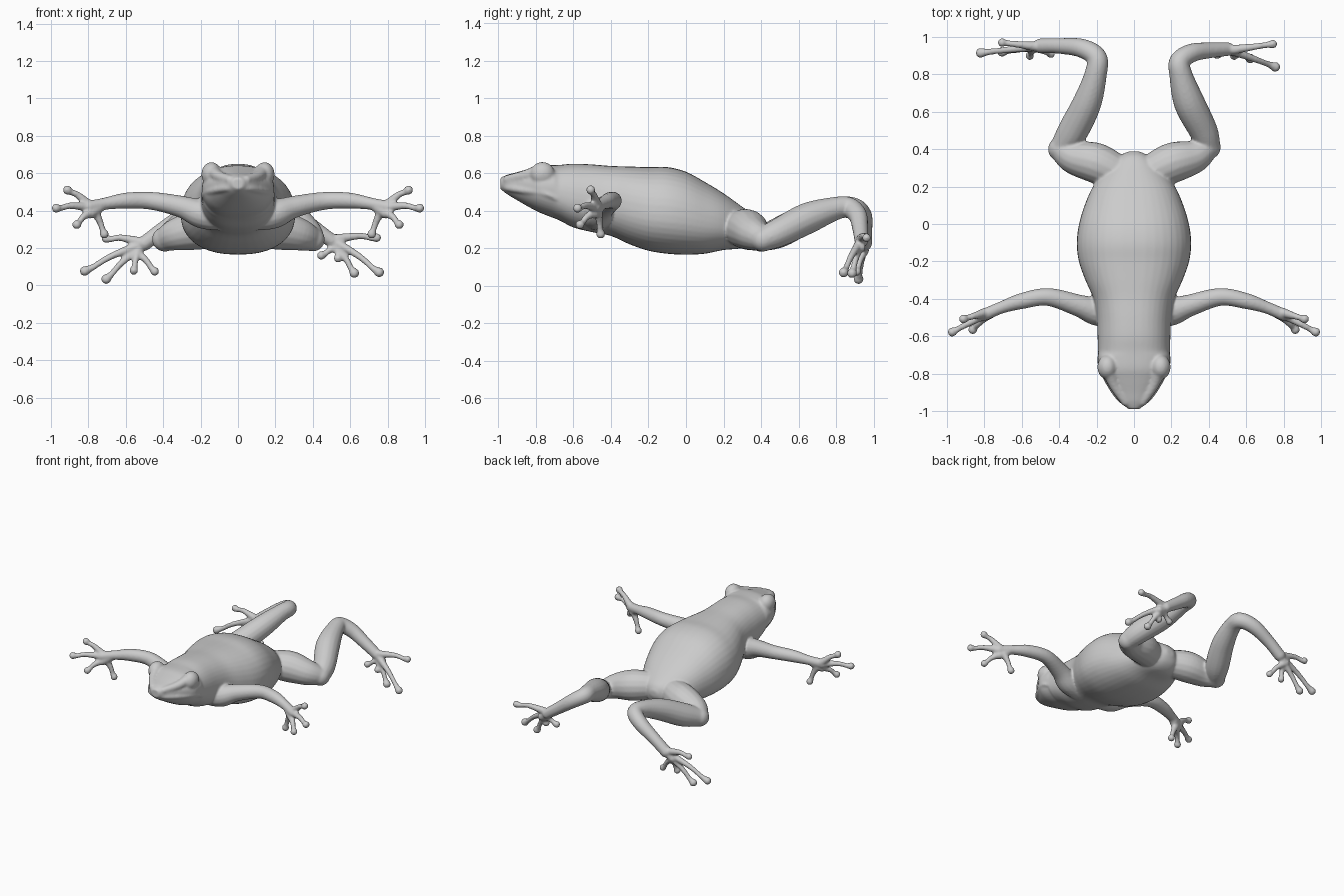
import bpy, bmesh, math
from mathutils import Vector, Matrix

bm = bmesh.new()


def spline(pts, steps):
    """Catmull-Rom samples through points of any dimension."""
    p = [Vector(q) for q in pts]
    p = [p[0] * 2 - p[1]] + p + [p[-1] * 2 - p[-2]]
    out = []
    for i in range(1, len(p) - 2):
        a, b, c, d = p[i - 1:i + 3]
        for k in range(steps):
            t = k / steps
            out.append(0.5 * (2 * b + (c - a) * t + (2 * a - 5 * b + 4 * c - d) * t * t
                              + (3 * b - a - 3 * c + d) * t ** 3))
    return out + [p[-2]]


def loft(rings):
    """Skin a list of rings and cap both ends."""
    vs = [[bm.verts.new(c) for c in r] for r in rings]
    n = len(vs[0])
    for a, b in zip(vs, vs[1:]):
        for i in range(n):
            bm.faces.new((a[i], a[(i + 1) % n], b[(i + 1) % n], b[i]))
    bm.faces.new(vs[0][::-1])
    bm.faces.new(vs[-1])


def ball(c, r, scale=(1, 1, 1)):
    m = Matrix.Translation(c) @ Matrix.Diagonal((*scale, 1))
    bmesh.ops.create_icosphere(bm, subdivisions=3, radius=r, matrix=m)


def tube(pts, steps=6, n=16):
    """Round limb through (x, y, z, radius) points with rounded ends."""
    s = spline(pts, steps)
    c = [q.to_3d() for q in s]
    rings, side, prev = [], None, None
    for i, q in enumerate(c):
        t = (c[min(i + 1, len(c) - 1)] - c[max(i - 1, 0)]).normalized()
        side = t.orthogonal().normalized() if side is None else prev.rotation_difference(t) @ side
        up, prev = t.cross(side), t
        rings.append([q + s[i][3] * (side * math.cos(2 * math.pi * k / n) + up * math.sin(2 * math.pi * k / n))
                      for k in range(n)])
    loft(rings)
    ball(c[0], s[0][3])
    ball(c[-1], s[-1][3])


def digit(base, tip, pad, bend=0.015):
    """Slim finger or toe with a round pad."""
    b, t = Vector(base), Vector(tip)
    mid = b.lerp(t, 0.55) + Vector((0, 0, bend))
    tube([(*b, 0.026), (*mid, 0.018), (*b.lerp(t, 0.85), 0.017), (*t, pad)])


# Head and trunk: (y, half width, bottom z, top z)
trunk = [(-0.99, 0.03, 0.515, 0.575), (-0.95, 0.075, 0.485, 0.592), (-0.9, 0.112, 0.455, 0.605),
         (-0.83, 0.16, 0.415, 0.625), (-0.77, 0.19, 0.385, 0.64), (-0.68, 0.192, 0.35, 0.643),
         (-0.6, 0.195, 0.31, 0.65), (-0.5, 0.2, 0.285, 0.646), (-0.4, 0.217, 0.265, 0.638),
         (-0.3, 0.26, 0.22, 0.635), (-0.2, 0.295, 0.186, 0.632), (-0.1, 0.306, 0.17, 0.632),
         (0, 0.294, 0.165, 0.607), (0.1, 0.264, 0.17, 0.553), (0.2, 0.22, 0.19, 0.492),
         (0.3, 0.15, 0.2, 0.42), (0.36, 0.085, 0.235, 0.378), (0.388, 0.03, 0.29, 0.335)]
rings = []
for y, w, lo, hi in spline([(*q,) for q in trunk], 4):
    mid = lo + (hi - lo) * (0.55 if y < -0.7 else 0.45)
    ring = []
    for k in range(40):
        a = 2 * math.pi * k / 40
        ca, sa = math.cos(a), math.sin(a)
        ring.append((w * math.copysign(abs(ca) ** 0.85, ca), y,
                     mid + math.copysign(abs(sa) ** 0.9, sa) * ((hi - mid) if sa > 0 else (mid - lo))))
    rings.append(ring)
loft(rings)

for s in (-1, 1):
    # Eyes, brows and upper lip
    ball((s * 0.142, -0.765, 0.595), 0.06, (0.9, 1.1, 1.08))
    tube([(s * 0.14, -0.76, 0.615, 0.04), (s * 0.105, -0.86, 0.585, 0.03), (s * 0.045, -0.95, 0.565, 0.025)])
    tube([(0, -0.968, 0.528, 0.02), (s * 0.065, -0.94, 0.52, 0.02), (s * 0.125, -0.86, 0.508, 0.02),
          (s * 0.175, -0.76, 0.495, 0.018), (s * 0.18, -0.69, 0.465, 0.014)])

    # Front legs
    tube([(s * 0.06, -0.48, 0.35, 0.06), (s * 0.19, -0.47, 0.38, 0.076), (s * 0.3, -0.435, 0.42, 0.059),
          (s * 0.46, -0.39, 0.452, 0.048), (s * 0.6, -0.412, 0.453, 0.043), (s * 0.71, -0.447, 0.437, 0.033),
          (s * 0.8, -0.485, 0.42, 0.033)])
    tube([(s * 0.74, -0.46, 0.42, 0.03), (s * 0.79, -0.49, 0.385, 0.028)])
    for base, tip in (((0.8, -0.475, 0.435), (0.912, -0.508, 0.51)),
                      ((0.8, -0.485, 0.42), (0.972, -0.578, 0.413)),
                      ((0.79, -0.49, 0.39), (0.862, -0.565, 0.325)),
                      ((0.765, -0.47, 0.395), (0.715, -0.455, 0.275))):
        digit((s * base[0], *base[1:]), (s * tip[0], *tip[1:]), 0.025, 0.01)

# Hind legs: hip to heel to foot, each side posed separately
tube([(-0.06, 0.26, 0.31, 0.09), (-0.2, 0.325, 0.3, 0.108), (-0.32, 0.355, 0.275, 0.09),
      (-0.395, 0.4, 0.247, 0.065)])
tube([(-0.39, 0.4, 0.245, 0.065), (-0.325, 0.5, 0.285, 0.082), (-0.25, 0.65, 0.36, 0.077),
      (-0.205, 0.8, 0.412, 0.06), (-0.2, 0.89, 0.415, 0.056), (-0.28, 0.94, 0.375, 0.051),
      (-0.4, 0.952, 0.3, 0.042), (-0.5, 0.952, 0.225, 0.04)])
tube([(0.06, 0.26, 0.31, 0.09), (0.2, 0.325, 0.3, 0.108), (0.32, 0.36, 0.275, 0.09),
      (0.4, 0.415, 0.247, 0.064)])
tube([(0.4, 0.41, 0.245, 0.064), (0.37, 0.5, 0.285, 0.077), (0.295, 0.65, 0.36, 0.083),
      (0.25, 0.8, 0.412, 0.062), (0.245, 0.87, 0.415, 0.056), (0.31, 0.915, 0.375, 0.05),
      (0.4, 0.928, 0.31, 0.043), (0.5, 0.935, 0.24, 0.037)])

# Hind toes
for base, tips in (((-0.5, 0.95, 0.22), ((-0.705, 0.97, 0.25), (-0.82, 0.915, 0.077), (-0.705, 0.92, 0.034),
                                         (-0.557, 0.9, 0.08), (-0.445, 0.91, 0.075))),
                   ((0.5, 0.932, 0.235), ((0.742, 0.962, 0.255), (0.755, 0.84, 0.07), (0.622, 0.885, 0.066),
                                          (0.535, 0.9, 0.145), (0.445, 0.905, 0.16)))):
    for i, tip in enumerate(tips):
        b = Vector(base) + Vector((math.copysign(0.022 * (1.5 - i), base[0]), 0, -0.012 * i + 0.015))
        digit(b, tip, 0.027 if i in (1, 2) else 0.024, 0.012)

# Fuse all parts into one smooth skin
bmesh.ops.recalc_face_normals(bm, faces=bm.faces)
mesh = bpy.data.meshes.new("frog_skin")
bm.to_mesh(mesh)
bm.free()
frog = bpy.data.objects.new("frog_skin", mesh)
bpy.context.collection.objects.link(frog)
fuse = frog.modifiers.new("fuse", 'REMESH')
fuse.mode = 'VOXEL'
fuse.voxel_size = 0.0075
fuse.use_smooth_shade = True
soften = frog.modifiers.new("soften", 'SMOOTH')
soften.factor = 0.5
soften.iterations = 7
for p in mesh.polygons:
    p.use_smooth = True
